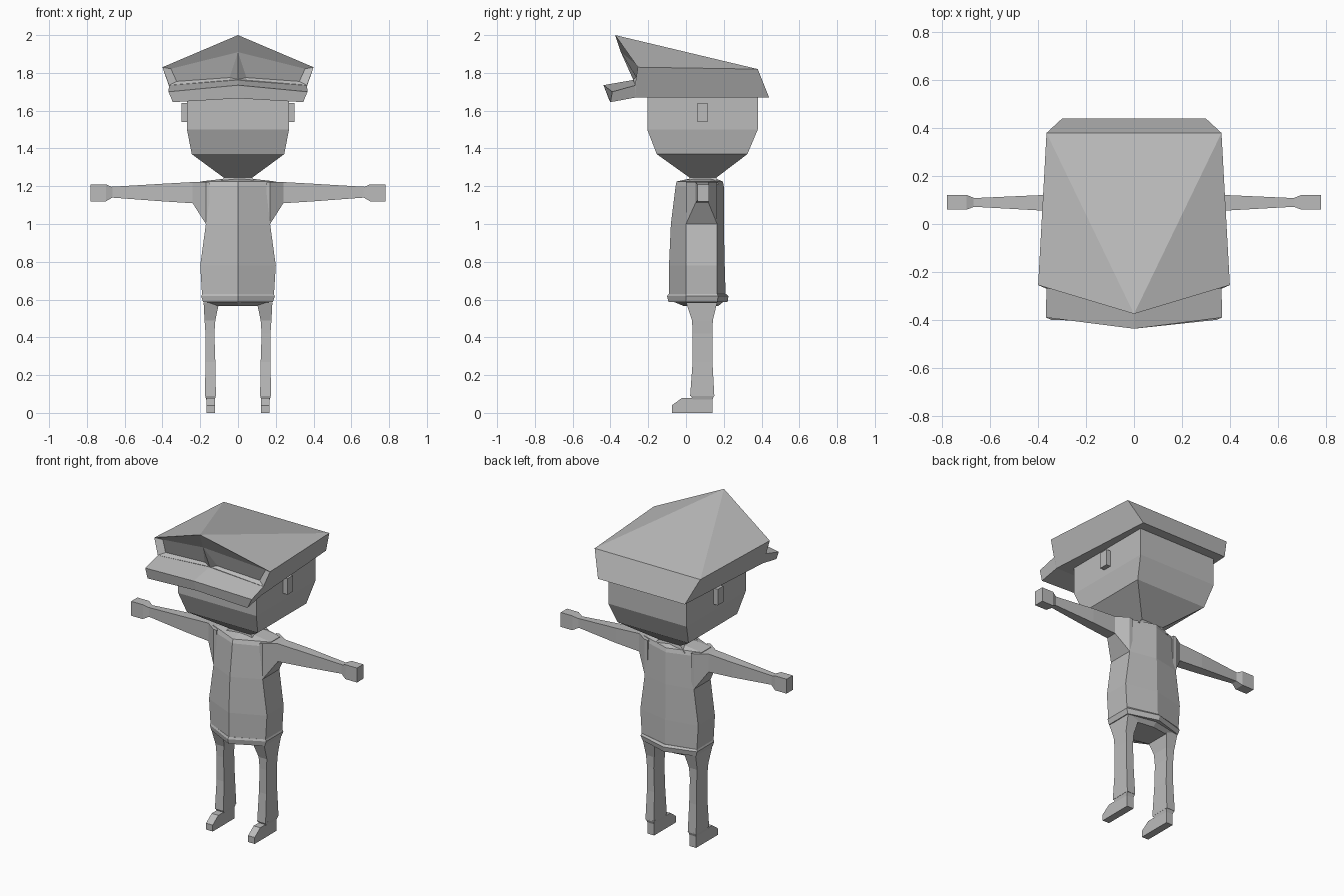
import bpy
import bmesh

cube = bpy.data.objects.get("Cube")
if cube:
    bpy.data.objects.remove(cube, do_unlink=True)

grey = bpy.data.materials.new("plain grey")
grey.use_nodes = True
GREY = (0.5, 0.5, 0.5, 1)
grey.diffuse_color = GREY
grey.node_tree.nodes["Principled BSDF"].inputs["Base Color"].default_value = GREY


def finish(name, bm):
    bmesh.ops.remove_doubles(bm, verts=bm.verts, dist=0.0001)
    bmesh.ops.recalc_face_normals(bm, faces=bm.faces)
    mesh = bpy.data.meshes.new(name)
    bm.to_mesh(mesh)
    bm.free()
    mesh.materials.append(grey)
    obj = bpy.data.objects.new(name, mesh)
    bpy.context.collection.objects.link(obj)
    return obj


def loft(name, rings):
    """Skin a stack of rings with equal point counts and cap both ends."""
    bm = bmesh.new()
    loops = [[bm.verts.new(p) for p in ring] for ring in rings]
    n = len(loops[0])
    for a, b in zip(loops, loops[1:]):
        for i in range(n):
            j = (i + 1) % n
            bm.faces.new((a[i], a[j], b[j], b[i]))
    bm.faces.new(loops[0])
    bm.faces.new(loops[-1])
    return finish(name, bm)


def rect_z(z, x0, x1, y0, y1):
    return [(x0, y0, z), (x1, y0, z), (x1, y1, z), (x0, y1, z)]


def rect_x(x, y0, y1, z0, z1):
    return [(x, y0, z0), (x, y1, z0), (x, y1, z1), (x, y0, z1)]


def hexagon(z, w, front, side0, side1, back):
    """Torso section: ridge in front and back, flat panel on each side."""
    return [(0, front, z), (w, side0, z), (w, side1, z),
            (0, back, z), (-w, side1, z), (-w, side0, z)]


def mirrored(obj):
    mod = obj.modifiers.new("Mirror", "MIRROR")
    mod.use_clip = True
    return obj


# Head and neck
loft("head", [rect_z(z, -w, w, f, b) for z, w, f, b in (
    (1.245, .075, .02, .16), (1.37, .245, -.155, .325),
    (1.5, .27, -.205, .38), (1.68, .27, -.205, .38))])
loft("neck", [rect_z(1.21, -.11, .11, .01, .17), rect_z(1.25, -.07, .07, .02, .16)])

# Torso, hem and hips
loft("torso", [hexagon(*s) for s in (
    (.62, .19, -.09, 0, .165, .21), (.78, .2, -.09, 0, .165, .205),
    (1.0, .17, -.08, 0, .165, .2), (1.2, .2, -.055, .025, .14, .2),
    (1.225, .2, -.05, .04, .13, .195), (1.24, .07, .02, .04, .13, .16))])
loft("shirt_hem", [hexagon(*s) for s in (
    (.587, .185, -.093, 0, .165, .22), (.618, .195, -.1, 0, .17, .225),
    (.63, .19, -.092, 0, .165, .212))])
loft("hips", [hexagon(*s) for s in (
    (.565, .11, -.01, .01, .155, .17), (.59, .175, -.07, 0, .165, .2))])

# Arms with hands
mirrored(loft("arm", [rect_x(*s) for s in (
    (.15, .0, .165, .99, 1.22), (.17, 0, .165, 1.0, 1.222),
    (.24, .05, .12, 1.11, 1.222), (.4, .057, .12, 1.12, 1.213),
    (.67, .072, .108, 1.14, 1.197))]))
mirrored(loft("hand", [rect_x(*s) for s in (
    (.665, .072, .108, 1.14, 1.195), (.70, .06, .122, 1.12, 1.21),
    (.78, .06, .122, 1.12, 1.21))]))

# Legs, ankles and shoes
mirrored(loft("leg", [rect_z(*s) for s in (
    (.09, .117, .175, .022, .15), (.27, .12, .172, .035, .14),
    (.42, .125, .172, .035, .14), (.49, .12, .177, .032, .142),
    (.585, .1, .182, 0, .165))]))
mirrored(loft("ankle", [rect_z(.07, .122, .168, .035, .14),
                        rect_z(.095, .117, .175, .025, .15)]))
shoe = [(-.075, 0), (.14, 0), (.14, .08), (-.02, .08), (-.075, .04)]
mirrored(loft("shoe", [[(x, y, z) for y, z in shoe] for x in (.122, .168)]))

# Ears
mirrored(loft("ear", [rect_x(x, .06, .115, 1.54, 1.64) for x in (.25, .3)]))

# Cap crown: half shell with a recessed front panel, mirrored
P = {
    "peak": (0, -.375, 2.0), "side": (.4, -.255, 1.83), "rear": (.365, .38, 1.82),
    "rear_mid": (0, .38, 1.82), "low_rear": (.3, .44, 1.67), "low_mid": (0, .44, 1.67),
    "low_side": (.345, -.27, 1.67), "brow": (.365, -.27, 1.735),
    "brow_mid": (0, -.28, 1.765), "low_front": (0, -.27, 1.67),
    "in_top": (0, -.345, 1.91), "in_side": (.355, -.235, 1.822),
    "in_low": (.325, -.25, 1.755), "in_mid": (.045, -.265, 1.775),
}
FACES = (
    "peak side rear", "peak rear rear_mid", "rear low_rear low_mid rear_mid",
    "side brow low_side", "side low_side low_rear rear",
    "low_side low_front low_mid low_rear", "brow brow_mid low_front low_side",
    "peak in_top in_side side", "side in_side in_low brow",
    "brow in_low in_mid brow_mid", "brow_mid in_mid in_top",
    "in_top in_mid in_low in_side",
)
bm = bmesh.new()
verts = {k: bm.verts.new(co) for k, co in P.items()}
for face in FACES:
    bm.faces.new([verts[k] for k in face.split()])
mirrored(finish("cap_crown", bm))

# Cap visor: section swept from one side over the raised middle
side = [(-.265, 1.735), (-.39, 1.70), (-.4, 1.645), (-.265, 1.67)]
middle = [(-.265, 1.765), (-.437, 1.735), (-.41, 1.665), (-.265, 1.68)]
widths = (.365, .368, .345, .345)
loft("cap_visor", [[(s * w, y, z) for w, (y, z) in zip(widths, prof)]
                   for s, prof in ((-1, side), (0, middle), (1, side))])
